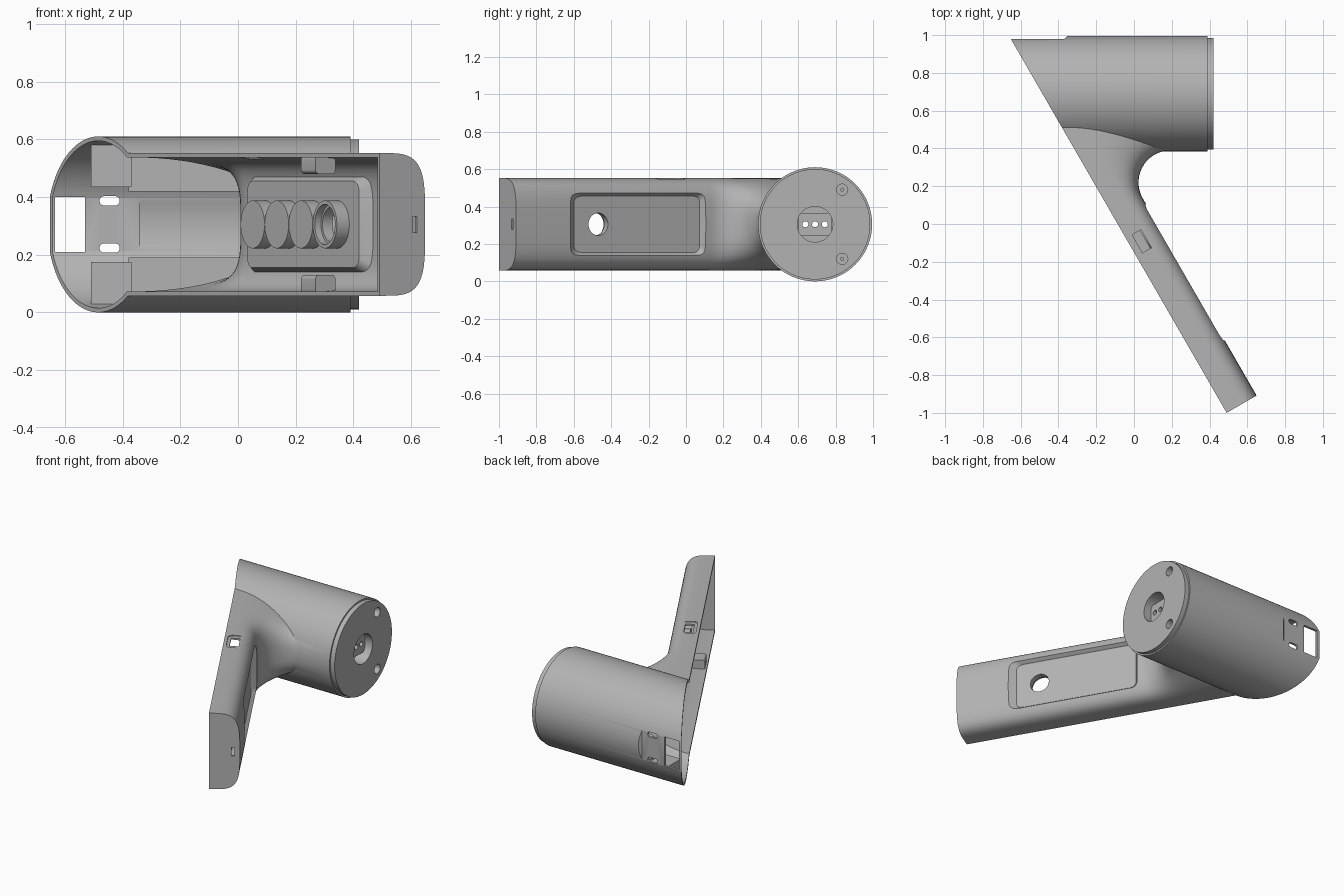
import bpy, bmesh, math
from mathutils import Matrix, Vector

if "Cube" in bpy.data.objects:
    bpy.data.objects.remove(bpy.data.objects["Cube"])

grey = bpy.data.materials.new("plain_grey")
grey.use_nodes = True
grey.diffuse_color = (0.45, 0.45, 0.45, 1)
grey.node_tree.nodes["Principled BSDF"].inputs["Base Color"].default_value = grey.diffuse_color

ZC, R, WALL = 0.305, 0.305, 0.015      # axis height, barrel radius, wall
BY = 0.69                              # barrel axis y
HALF, DEPTH, END = 0.2475, 0.183, 1.111  # grip half width, depth, length
D = Vector((0.5, -math.sqrt(0.75), 0))   # along the grip
N = Vector((math.sqrt(0.75), 0.5, 0))    # away from the open face
# Grip frame: x along the grip, y depth from the open face, z from the axis
GRIP = (Matrix.Translation(N * -0.075 + Vector((0, 0, ZC)))
        @ Matrix.Rotation(-math.pi / 3, 4, 'Z'))
BARREL = Matrix.Translation((0, BY, ZC))


def finish(bm, name, matrix=None):
    if matrix:
        bm.transform(matrix)
    bmesh.ops.recalc_face_normals(bm, faces=bm.faces)
    mesh = bpy.data.meshes.new(name)
    bm.to_mesh(mesh)
    bm.free()
    mesh.materials.append(grey)
    ob = bpy.data.objects.new(name, mesh)
    bpy.context.collection.objects.link(ob)
    return ob


def box(lo, hi, matrix, round_axis=None, radius=0.0):
    bm = bmesh.new()
    bmesh.ops.create_cube(bm, size=1)
    lo, hi = Vector(lo), Vector(hi)
    for v in bm.verts:
        v.co = Vector([(a + b) / 2 + c * (b - a) for a, b, c in zip(lo, hi, v.co)])
    if round_axis is not None:
        edges = [e for e in bm.edges
                 if abs((e.verts[0].co - e.verts[1].co)[round_axis]) > 1e-6]
        bmesh.ops.bevel(bm, geom=edges, offset=radius, segments=6,
                        affect='EDGES', profile=0.5)
    return finish(bm, "helper_box", matrix)


def rod(axis, center, lo, hi, radius, matrix, sides=48):
    """Cylinder along axis 0 or 1, between lo and hi."""
    bm = bmesh.new()
    bmesh.ops.create_cone(bm, cap_ends=True, segments=sides, radius1=radius,
                          radius2=radius, depth=hi - lo)
    turn = Matrix.Rotation(math.pi / 2, 4, 'Y' if axis == 0 else 'X')
    pos = Vector(center)
    pos[axis] = (lo + hi) / 2
    return finish(bm, "helper_rod", matrix @ Matrix.Translation(pos) @ turn)


def combine(target, others, op):
    bpy.context.view_layer.objects.active = target
    for o in others:
        mod = target.modifiers.new("bool", 'BOOLEAN')
        mod.operation, mod.solver, mod.object = op, 'EXACT', o
        bpy.ops.object.modifier_apply(modifier=mod.name)
        bpy.data.objects.remove(o)
    return target


def grip_solid(inset):
    """Domed grip that flares through a concave fillet into the barrel."""
    centre, rad = Vector((0.194, 0.22, 0)), 0.17 + inset
    on_plane = lambda s: D * s - N * 0.075
    s_tan = centre.dot(D)
    half = HALF - inset
    stations = [(on_plane(s), on_plane(s) + N * (DEPTH - inset), 4.0)
                for s in (END - inset, s_tan)]
    steps = 20
    for i in range(1, steps + 1):
        k = i / steps
        a = math.radians(210 - 120 * k)
        outer = centre + rad * Vector((math.cos(a), math.sin(a), 0))
        stations.append((on_plane(s_tan + (-0.84 - s_tan) * k), outer, 4 - 1.9 * k))
    bm, rings, count = bmesh.new(), [], 36
    for base, outer, p in stations:
        ray = outer - base
        back = base - ray.normalized() * 0.08
        pts = [back + Vector((0, 0, half))]
        for j in range(count + 1):
            t = math.pi * j / count
            c = math.cos(t)
            w = math.copysign(abs(c) ** (2 / p), c) * half
            u = abs(math.sin(t)) ** (2 / p) if 0 < j < count else 0
            pts.append(base + ray * u + Vector((0, 0, w)))
        pts.append(back - Vector((0, 0, half)))
        rings.append([bm.verts.new(q + Vector((0, 0, ZC))) for q in pts])
    for r0, r1 in zip(rings, rings[1:]):
        for j in range(len(r0)):
            m = (j + 1) % len(r0)
            bm.faces.new((r0[j], r0[m], r1[m], r1[j]))
    bm.faces.new(rings[0])
    bm.faces.new(rings[-1])
    return finish(bm, "housing")


def finger_recess(shift):
    """Sloped, round-cornered pocket on the outside of the grip."""
    bm = bmesh.new()
    bmesh.ops.create_cube(bm, size=1)
    for v in bm.verts:
        top = v.co.y > 0
        s = (0.86 if top else 0.735) if v.co.x > 0 else (-0.1 if top else -0.04)
        z = math.copysign(0.22 if top else 0.15, v.co.z)
        v.co = (s, (0.25 if top else 0.15) - shift, z)
    edges = [e for e in bm.edges if abs((e.verts[0].co - e.verts[1].co).y) > 0.05]
    bmesh.ops.bevel(bm, geom=edges, offset=0.03, segments=5, affect='EDGES', profile=0.5)
    return finish(bm, "helper_recess", GRIP)


# Outer form: grip, barrel and stepped end cap
body = grip_solid(0)
combine(body, [finger_recess(0)], 'DIFFERENCE')
combine(body, [rod(0, (0, 0, 0), -0.9, 0.39, R, BARREL, 96),
               rod(0, (0, 0, 0), 0.3, 0.42, R - 0.01, BARREL, 96)], 'UNION')

# Flat step on the back of the barrel
step = box((-1, 0.29, -0.2), (-0.37, 0.4, 0.2), BARREL)
for v in step.data.vertices:
    if v.co.x > -0.5 and v.co.y > BY + 0.35:
        v.co.x += 0.12
combine(body, [step], 'DIFFERENCE')

# Hollow interior
cavity = grip_solid(WALL)
combine(cavity, [finger_recess(WALL)], 'DIFFERENCE')
bore = rod(0, (0, 0, 0), -1, 0.375, R - WALL, BARREL, 96)
combine(bore, [box((-2, 0.275, -1), (-0.34, 1, 1), BARREL)], 'DIFFERENCE')
combine(cavity, [bore], 'UNION')
combine(body, [cavity], 'DIFFERENCE')

# Inner rails, bosses, button collars and side clips
HOLES = [0.084 + 0.167 * i for i in range(4)]
adds = [rod(0, (0, 0, 0), 0.26, 0.4, 0.115, BARREL)]
for side in (-1, 1):
    for x0, x1, y0, z0, z1 in ((-0.51, -0.37, 0.09, 0.13, 0.285),
                               (-0.38, 0.3, 0.17, 0.115, 0.245)):
        a, b = sorted((side * z0, side * z1))
        rail = box((x0, y0, a), (x1, 0.28, b), BARREL)
        adds.append(combine(rail, [rod(0, (0, 0, 0), -1, 1, 0.298, BARREL, 96)],
                            'INTERSECT'))
    adds.append(rod(0, (0, 0.145, side * 0.185), 0.3, 0.4, 0.045, BARREL))
    a, b = sorted((side * 0.175, side * 0.24))
    adds.append(box((0.55, 0.01, a), (0.65, 0.09, b), GRIP, 0, 0.015))
adds += [rod(1, (s, 0, 0), 0.085, 0.143, 0.083, GRIP) for s in HOLES]
combine(body, adds, 'UNION')

# Button holes with counterbores
cuts = []
for s in HOLES:
    cuts += [rod(1, (s, 0, 0), 0.0, 0.3, 0.06, GRIP),
             rod(1, (s, 0, 0), 0.0, 0.11, 0.07, GRIP)]
# Cap socket and screw holes
cuts.append(rod(0, (0, 0, 0), 0.3, 0.5, 0.095, BARREL))
for side in (-1, 1):
    cuts += [rod(0, (0, 0.145, side * 0.185), 0.34, 0.5, 0.03, BARREL, 32),
             rod(0, (0, 0.145, side * 0.185), 0.2, 0.5, 0.008, BARREL, 16)]
    # Slots in the barrel back
    a, b = side * 0.082 - 0.016, side * 0.082 + 0.016
    cuts.append(box((-0.48, 0.2, a), (-0.41, 0.4, b), BARREL, 1, 0.0155))
# Back window, end wall hole and slot, side switch window
cuts += [box((-0.635, 0.2, -0.095), (-0.53, 0.4, 0.095), BARREL),
         rod(0, (0, 0.07, 0), 1.05, 1.2, 0.04, GRIP, 32),
         box((1.05, 0.133, -0.028), (1.2, 0.15, 0.028), GRIP),
         box((0.015, 0.02, 0.2415), (0.185, 0.115, 0.3), GRIP, 2, 0.025),
         box((0.045, 0.038, 0.2), (0.155, 0.092, 0.3), GRIP)]
# Slanted open face
cuts.append(box((-3, -3, -1), (3, 0, 1), GRIP))
combine(body, cuts, 'DIFFERENCE')

# Connector in the cap socket with three pin holes
plug = box((0.28, -0.088, -0.06), (0.37, 0.088, 0.06), BARREL)
pins = [rod(0, (0, y, 0), 0.1, 0.5, 0.016, BARREL, 24) for y in (-0.052, 0, 0.052)]
combine(body, [plug], 'UNION')
combine(body, pins, 'DIFFERENCE')

# One material and smooth shading with sharp edges
body.data.materials.clear()
body.data.materials.append(grey)
for f in body.data.polygons:
    f.material_index = 0
bpy.ops.object.select_all(action='DESELECT')
body.select_set(True)
bpy.context.view_layer.objects.active = body
bpy.ops.object.shade_smooth_by_angle(angle=math.radians(30))
